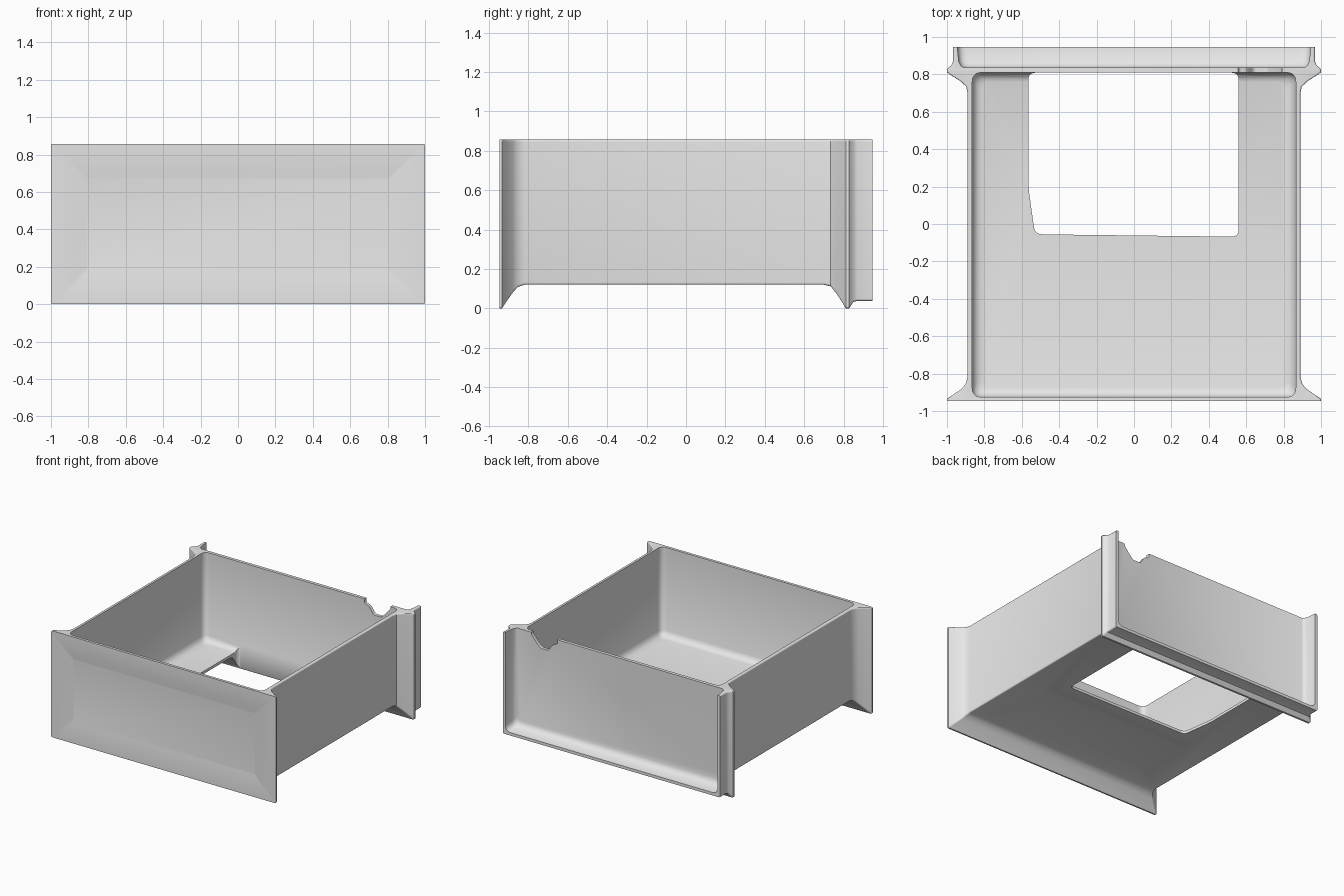
import bpy, bmesh
from mathutils import Vector

cube = bpy.data.objects.get("Cube")
if cube:
    bpy.data.objects.remove(cube)

grey = bpy.data.materials.new("light grey plastic")
grey.use_nodes = True
grey.diffuse_color = (0.8, 0.8, 0.8, 1)
grey.node_tree.nodes["Principled BSDF"].inputs["Base Color"].default_value = (0.8, 0.8, 0.8, 1)

TOP = 0.857


def round_poly(corners, r, steps=5):
    """Outline with every corner replaced by a small curve."""
    pts = [Vector(c) for c in corners]
    out = []
    for i, p in enumerate(pts):
        a = p + (pts[i - 1] - p).normalized() * r
        b = p + (pts[(i + 1) % len(pts)] - p).normalized() * r
        for k in range(steps + 1):
            t = k / steps
            out.append(a * (1 - t) ** 2 + p * 2 * t * (1 - t) + b * t * t)
    return out


def rect(x0, x1, y0, y1, r):
    return round_poly([(x0, y0), (x1, y0), (x1, y1), (x0, y1)], r)


def loft(name, sections, axis):
    """Skin a list of (position, outline) along the y or z axis."""
    bm = bmesh.new()
    rings = []
    for pos, outline in sections:
        place = (lambda p: (p.x, pos, p.y)) if axis == "y" else (lambda p: (p.x, p.y, pos))
        rings.append([bm.verts.new(place(p)) for p in outline])
    n = len(rings[0])
    for a, b in zip(rings, rings[1:]):
        for i in range(n):
            j = (i + 1) % n
            bm.faces.new((a[i], a[j], b[j], b[i]))
    bm.faces.new(rings[0])
    bm.faces.new(rings[-1])
    bmesh.ops.recalc_face_normals(bm, faces=bm.faces)
    mesh = bpy.data.meshes.new(name)
    bm.to_mesh(mesh)
    bm.free()
    obj = bpy.data.objects.new(name, mesh)
    bpy.context.collection.objects.link(obj)
    mesh.materials.append(grey)
    return obj


def carve(body, cutter):
    cutter.hide_render = True
    mod = body.modifiers.new("cut", "BOOLEAN")
    mod.operation = "DIFFERENCE"
    mod.solver = "EXACT"
    mod.object = cutter
    bpy.context.view_layer.objects.active = body
    bpy.ops.object.modifier_apply(modifier=mod.name)
    bpy.data.objects.remove(cutter)


# Outer shell: y, half width, underside height; flares at front and back
shell = [(-0.947, 1.0, 0.0), (-0.935, 1.0, 0.0), (-0.915, 0.97, 0.03),
         (-0.88, 0.92, 0.08), (-0.855, 0.9, 0.108), (-0.82, 0.89, 0.12),
         (0.7, 0.89, 0.12), (0.735, 0.897, 0.112), (0.765, 0.93, 0.075),
         (0.8, 0.985, 0.02), (0.812, 1.0, 0.0), (0.828, 1.0, 0.0),
         (0.85, 0.975, 0.033), (0.87, 0.967, 0.038), (0.947, 0.967, 0.038)]
drawer = loft("drawer_body", [(y, rect(-w, w, z, TOP, 0.012)) for y, w, z in shell], "y")

# Storage cavity with a filleted floor
cavity = [(0.142, 0.05), (0.148, 0.03), (0.162, 0.012), (0.19, 0.0), (0.95, 0.0)]
carve(drawer, loft("cavity_cutter", [
    (z, rect(-0.865 + d, 0.865 - d, -0.925 + d, 0.81 - d, 0.05)) for z, d in cavity], "z"))

# Recess behind the back wall, open at the top
recess = [(0.836, 0.91, 0.115), (0.845, 0.925, 0.09), (0.87, 0.937, 0.07), (0.96, 0.946, 0.06)]
carve(drawer, loft("recess_cutter", [
    (y, rect(-w, w, z, 0.95, 0.05)) for y, w, z in recess], "y"))

# Floor opening, one corner slightly skewed
opening = round_poly([(-0.565, 0.2), (-0.53, -0.055), (0.56, -0.068),
                      (0.56, 0.809), (-0.565, 0.809)], 0.04)
carve(drawer, loft("opening_cutter", [(-0.1, opening), (0.3, opening)], "z"))

# Notch in the top of the back wall
notch = round_poly([(0.8, 0.95), (0.79, 0.84), (0.75, 0.79), (0.71, 0.75),
                    (0.64, 0.75), (0.6, 0.81), (0.56, 0.82), (0.55, 0.95)], 0.015)
carve(drawer, loft("notch_cutter", [(0.78, notch), (0.86, notch)], "y"))

# Shallow sloped panel on the front
panel = [(-0.953, 0.0), (-0.939, 0.07)]
carve(drawer, loft("panel_cutter", [
    (y, rect(-0.88 + d, 0.88 - d, 0.11 + d, 0.745 - d, 0.01)) for y, d in panel], "y"))

# Shallow pan under the floor
pan = [(0.11, 0.0), (0.127, 0.08)]
carve(drawer, loft("pan_cutter", [
    (z, rect(-0.74 + d, 0.74 - d, -0.76 + d, -0.12 - d, 0.03)) for z, d in pan], "z"))

bpy.ops.object.select_all(action="DESELECT")
drawer.select_set(True)
bpy.context.view_layer.objects.active = drawer
bpy.ops.object.shade_smooth_by_angle(angle=0.6)
